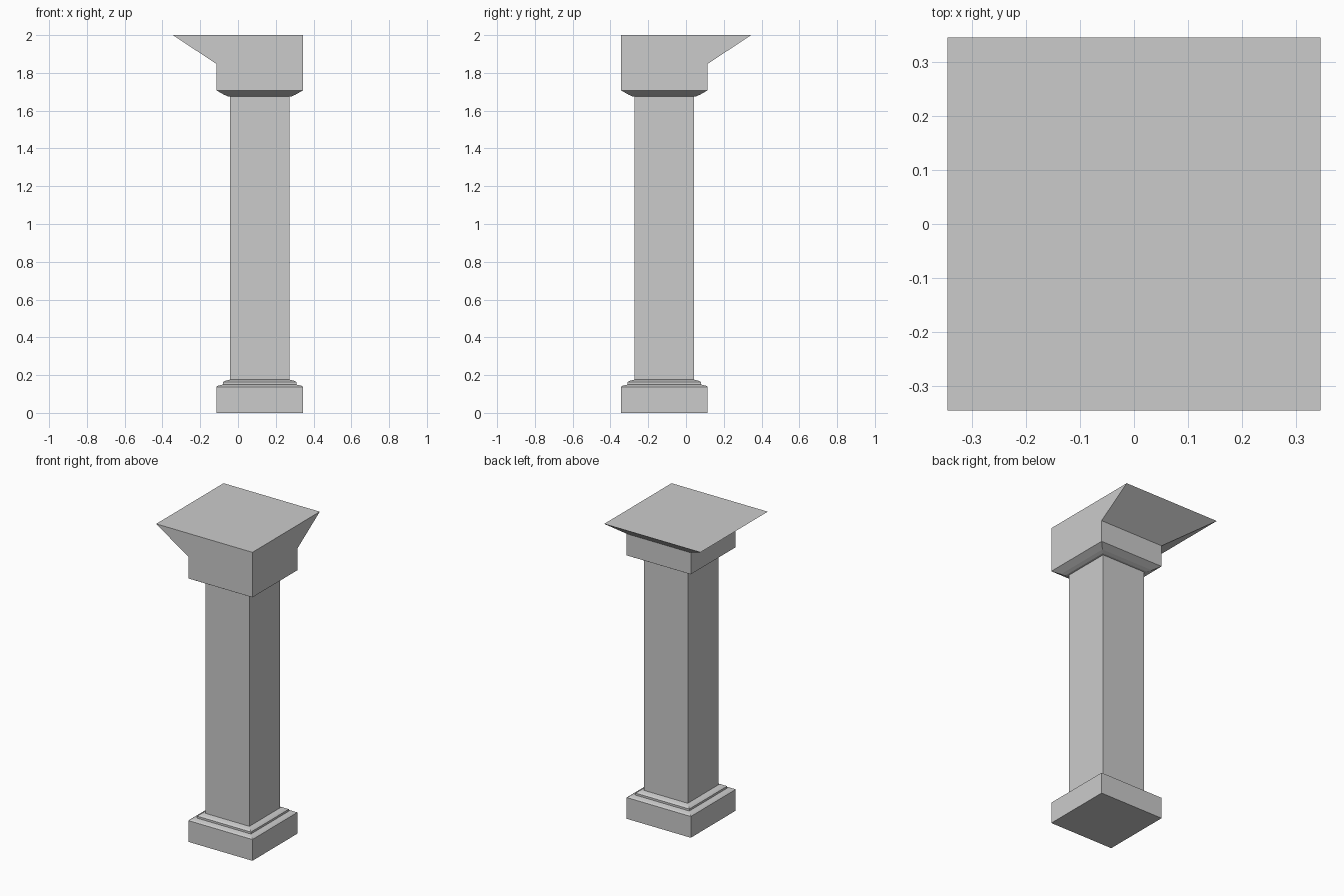
import bpy, bmesh

if "Cube" in bpy.data.objects:
    bpy.data.objects.remove(bpy.data.objects["Cube"])

CX, CY = 0.115, -0.115   # column axis, offset towards the front right corner


def square(half, z, cx=CX, cy=CY):
    return [(cx + sx * half, cy + sy * half, z)
            for sx, sy in ((-1, -1), (1, -1), (1, 1), (-1, 1))]


def loft(name, rings, cap_bottom=False, cap_top=False):
    """Skin a stack of square rings with flat quads."""
    bm = bmesh.new()
    loops = [[bm.verts.new(p) for p in ring] for ring in rings]
    for a, b in zip(loops, loops[1:]):
        for i in range(4):
            j = (i + 1) % 4
            bm.faces.new((a[i], a[j], b[j], b[i]))
    if cap_bottom:
        bm.faces.new(loops[0][::-1])
    if cap_top:
        bm.faces.new(loops[-1])
    mesh = bpy.data.meshes.new(name)
    bm.to_mesh(mesh)
    bm.free()
    obj = bpy.data.objects.new(name, mesh)
    bpy.context.collection.objects.link(obj)
    return obj


SHAFT = 0.157

# Plinth with stepped, sloped moulding
base = [(0.23, 0.0), (0.23, 0.138), (0.22, 0.144), (0.194, 0.15),
        (0.194, 0.163), (0.182, 0.17), (SHAFT, 0.176)]
loft("base", [square(h, z) for h, z in base], cap_bottom=True)

# Plain square shaft
loft("shaft", [square(SHAFT, 0.176), square(SHAFT, 1.675)])

# Capital: chamfered underside, block, then a flare to the back and left only
capital = [(SHAFT, 1.675), (0.17, 1.676), (0.19, 1.685), (0.23, 1.708), (0.23, 1.848)]
rings = [square(h, z) for h, z in capital]
rings.append(square(0.345, 2.0, 0, 0))
loft("capital", rings, cap_top=True)
